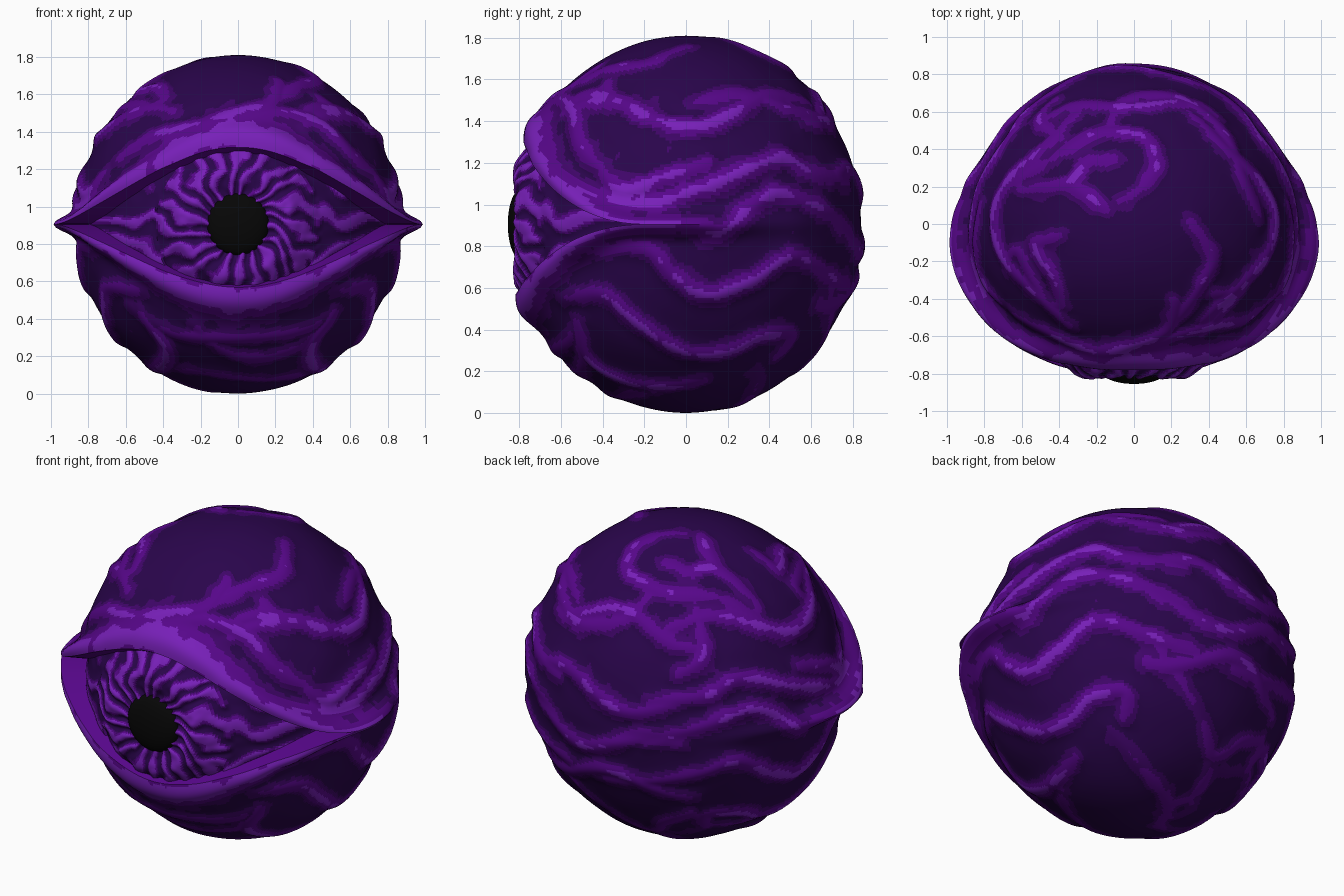
import bpy, bmesh
from math import sin, cos, pi, asin, atan2, exp, sqrt, radians
from mathutils import Vector, noise
from mathutils.kdtree import KDTree

if "Cube" in bpy.data.objects:
    bpy.data.objects.remove(bpy.data.objects["Cube"])

RX, RY, RZ = 0.87, 0.845, 0.905
ZC = RZ


def material(name, rgb):
    m = bpy.data.materials.new(name)
    m.use_nodes = True
    m.diffuse_color = (*rgb, 1)
    m.node_tree.nodes["Principled BSDF"].inputs["Base Color"].default_value = (*rgb, 1)
    return m


SKIN = [
    material("dark purple", (0.023, 0.0015, 0.072)),
    material("plum", (0.05, 0.0015, 0.14)),
    material("violet", (0.095, 0.002, 0.255)),
    material("bright violet", (0.185, 0.014, 0.48)),
]
BLACK = material("pupil black", (0.002, 0.002, 0.002))


def finish(bm, name, materials):
    mesh = bpy.data.meshes.new(name)
    bm.to_mesh(mesh)
    bm.free()
    for m in materials:
        mesh.materials.append(m)
    ob = bpy.data.objects.new(name, mesh)
    bpy.context.collection.objects.link(ob)
    bpy.ops.object.select_all(action="DESELECT")
    ob.select_set(True)
    bpy.context.view_layer.objects.active = ob
    bpy.ops.object.shade_smooth_by_angle(angle=radians(50))


# Ridge paths, in hundredths, each drawn flat and projected on the body
SIDE = [
    [(-55, 150), (-40, 152), (-15, 140), (5, 137), (20, 142), (40, 152), (60, 147)],
    [(-70, 120), (-50, 107), (-20, 100), (0, 105), (20, 112), (45, 122), (60, 115), (78, 110)],
    [(-42, 118), (-30, 106), (-10, 113), (12, 120)],
    [(5, 91), (15, 86), (30, 98), (45, 105), (65, 97), (80, 86)],
    [(-50, 78), (-20, 79), (-5, 65), (10, 57), (30, 63), (50, 75), (65, 68), (80, 58)],
    [(-60, 55), (-40, 57), (-25, 45), (0, 30), (20, 30), (35, 37), (50, 38), (42, 25)],
    [(-52, 45), (-45, 25), (-20, 14), (10, 16)],
]
FRONT = [
    [(-65, 124), (-45, 137), (-20, 143), (0, 150), (18, 155), (22, 167)],
    [(0, 148), (25, 150), (45, 143), (60, 128), (74, 115)],
    [(-68, 140), (-62, 152), (-48, 153), (-36, 158)],
    [(40, 160), (55, 150), (72, 140)],
    [(-58, 47), (-35, 33), (0, 30), (35, 34), (55, 45)],
    [(-25, 38), (0, 20), (30, 24), (45, 38)],
]
TOP = [
    [(-65, 22), (-45, 33), (-20, 48), (5, 46), (12, 33), (5, 20), (-10, 12)],
    [(-60, 18), (-35, 22), (-25, 33), (-10, 35)],
    [(-35, 22), (-22, 13), (-15, 8)],
    [(-14, 50), (-5, 65), (20, 68), (45, 52), (58, 25), (68, 0)],
    [(-40, 68), (-50, 55), (-38, 45)],
    [(-38, -45), (-42, -30), (-52, -12), (-38, -5)],
    [(30, 2), (42, -18), (34, -35), (20, -55)],
    [(70, -15), (52, -40), (35, -60)],
]
BOTTOM = [
    [(-26, 18), (-18, 26), (-10, 18), (-18, 10), (-26, 18)],
    [(43, 69), (7, 64), (-12, 52), (-27, 58), (-43, 55), (-43, 44), (-24, 45)],
    [(-43, 46), (-59, 19), (-68, -10)],
    [(-12, 52), (-18, 38), (-18, 26)],
    [(45, 35), (15, 30), (-10, 18), (-18, 0), (-45, -10)],
    [(-40, -25), (-15, -38), (20, -30), (45, -10)],
]


def third(a, b):
    return sqrt(max(0.0, 1 - a * a - b * b))


def on_front(u, v):
    return Vector((u / RX, -third(u / RX, (v - ZC) / RZ), (v - ZC) / RZ))


def on_side(u, v):
    return Vector((third(u / RY, (v - ZC) / RZ), u / RY, (v - ZC) / RZ))


def on_top(u, v):
    return Vector((u / RX, v / RY, third(u / RX, v / RY)))


def mirrored(project, axis):
    def flip(u, v):
        p = project(u, v)
        p[axis] = -p[axis]
        return p
    return flip


samples = []


def add_ridge(path, project, power):
    """Smooth spline through the points, fading at its ends."""
    pts = [project(u / 100, v / 100).normalized() for u, v in path]
    pts = [pts[0] * 2 - pts[1]] + pts + [pts[-1] * 2 - pts[-2]]
    spans = len(pts) - 3
    for i in range(spans):
        a, b, c, d = pts[i:i + 4]
        steps = max(4, int((c - b).length / 0.02))
        for k in range(steps):
            t = k / steps
            p = b + (c - a) * t / 2 + (a - b * 2.5 + c * 2 - d / 2) * t * t \
                + (b * 3 - a - c * 3 + d) * t ** 3 / 2
            g = (i + t) / spans
            samples.append((p.normalized(), power * (0.45 + 0.55 * sin(pi * g) ** 0.6)))


for p in SIDE:
    add_ridge(p, on_side, 1)
    add_ridge(p, mirrored(on_side, 0), 1)
for p in FRONT[:2]:
    add_ridge(p, on_front, 1)
for p in FRONT[2:]:
    add_ridge(p, on_front, 0.7)
for p in TOP:
    add_ridge(p, on_top, 0.85)
for p in BOTTOM:
    add_ridge(p, mirrored(on_top, 2), 0.65)
# Wavy folds across the back
for i, z in enumerate((58, 84, 110, 145)):
    wave = [(x, z + 7 * sin(x / 14 + i * 2 + 2)) for x in range(-48, 49, 12)]
    add_ridge(wave, mirrored(on_front, 1), 0.9)

tree = KDTree(len(samples))
for i, (p, w) in enumerate(samples):
    tree.insert(p, i)
tree.balance()


def ridge_field(n):
    return max((samples[i][1] * exp(-(d / 0.06) ** 2)
                for _, i, d in tree.find_range(n, 0.13)), default=0.0)


def opening(a):
    """How far the lids are parted at a turn of a degrees from the front."""
    return (1 + cos(pi * a / 78)) / 2 if abs(a) < 78 else 0.0


# Body: two shells whose first row follows the lid edges and whose last row is a pole
COLS, ROWS = 480, 92
bm = bmesh.new()
for sign, gap, spread in ((1, 0.40, 1.7), (-1, 0.325, 1.3)):
    grid = []
    for c in range(COLS):
        a = 360 * c / COLS - 180
        lon, s = radians(a), opening(a)
        slope = (opening(abs(a) + 1) - s) * gap / (RX * radians(1))
        lat0 = asin(gap * s / RZ)
        back = max(0, abs(a) - 80)
        height = 0.06 * cos(lon / 2) ** 2 \
            + 0.115 * exp(-((abs(a) - 80) / (24 if back else 32)) ** 2)
        width = 0.05 + 0.06 * s
        paint = exp(-(back / 22) ** 2)
        column = []
        for r in range(-2, ROWS + 1):
            t = max(r, 0) / ROWS
            lat = lat0 + (pi / 2 - lat0) * t
            n = Vector((sin(lon) * cos(lat), -cos(lon) * cos(lat), sign * sin(lat)))
            d = (lat - lat0) * RZ / sqrt(1 + slope * slope)
            offset = d - 0.075 * s
            lid = exp(-(offset / width) ** 2)
            lid_paint = paint * exp(-(offset / (width * (1 + (spread - 1) * s))) ** 2)
            ridge = ridge_field(n)
            swell = 1 + height * lid + 0.034 * ridge * (1 - 0.6 * lid) * cos(lat) ** 0.5 \
                + (0.008 * noise.noise(n * 4) - 0.006) * cos(lat)
            if r < 0:
                swell = (0.82, 0.93)[r + 2]
            tone = max(lid_paint, ridge) + 0.2 * noise.noise(n * 7) \
                + 0.16 * noise.noise(n * 15)
            v = bm.verts.new((n.x * RX * swell, n.y * RY * swell, ZC + n.z * RZ * swell))
            column.append((v, tone))
        grid.append(column)
    for c in range(COLS):
        left, right = grid[c], grid[(c + 1) % COLS]
        turn = abs(360 * (c + 0.5) / COLS - 180)
        for r in range(ROWS + 2):
            if r < 2 and turn > 77:
                continue
            quad = [left[r], right[r], right[r + 1], left[r + 1]]
            f = bm.faces.new([q[0] for q in quad][::sign])
            tone = sum(q[1] for q in quad) / 4
            f.material_index = (1, 2)[r] if r < 2 else sum(tone > k for k in (0.2, 0.46, 0.84))
bmesh.ops.remove_doubles(bm, verts=bm.verts, dist=0.0005)
finish(bm, "body_with_eyelids", SKIN)

# Eyeball: a polar sheet with a raised, swirling iris
SPOKES, RINGS = 320, 64
bm = bmesh.new()
rings = []
for j in range(RINGS + 1):
    rho = 0.1 + 0.7 * j / RINGS
    ring = []
    for i in range(SPOKES):
        phi = 2 * pi * i / SPOKES
        x, z = rho * cos(phi), rho * sin(phi)
        n = Vector((x, 0, z))
        if rho < 0.44:
            wob = noise.noise(n * 8)
            tone = sin(19 * phi + 25 * rho + 5 * wob) + 0.9 * noise.noise(n * 20) + 0.1 \
                - 0.7 * exp(-((rho - 0.15) / 0.05) ** 2) - 0.8 * exp(-((rho - 0.44) / 0.02) ** 2)
        else:
            fan = atan2(z, max(0.9 - abs(x), 0.02))
            tone = sin(15 * fan + 4 * noise.noise(n * 6)) + 0.6 * noise.noise(n * 15) - 0.15
        lift = 0.045 * exp(-((rho - 0.29) / 0.09) ** 2) + 0.009 * tone
        y = -sqrt(0.82 ** 2 - rho * rho) - lift
        ring.append((bm.verts.new((x, y, ZC + z)), tone))
    rings.append(ring)
for j in range(RINGS):
    for i in range(SPOKES):
        k = (i + 1) % SPOKES
        quad = [rings[j][i], rings[j][k], rings[j + 1][k], rings[j + 1][i]]
        f = bm.faces.new([q[0] for q in quad])
        tone = sum(q[1] for q in quad) / 4
        f.material_index = sum(tone > k for k in (-0.4, -0.1, 0.35))
finish(bm, "eyeball_and_iris", SKIN)

# Pupil: a shallow black dome
bm = bmesh.new()
bmesh.ops.create_uvsphere(bm, u_segments=48, v_segments=24, radius=1)
for v in bm.verts:
    v.co = Vector((v.co.x * 0.165, v.co.y * 0.06 - 0.795, v.co.z * 0.165 + ZC))
finish(bm, "pupil", [BLACK])
